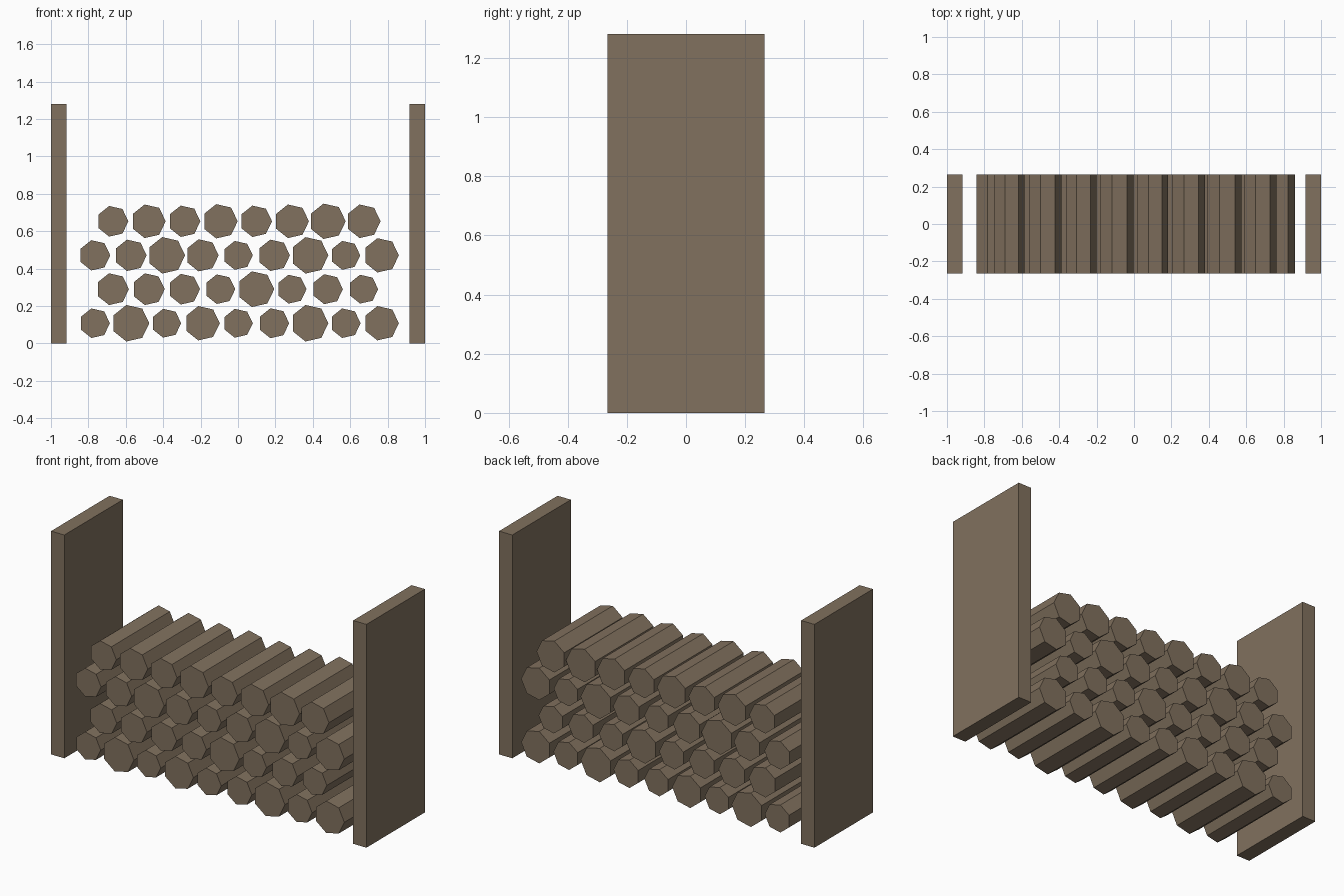
import bpy
import math

cube = bpy.data.objects.get("Cube")
if cube:
    bpy.data.objects.remove(cube, do_unlink=True)

DEPTH = 0.53
HEIGHT = 1.28
THICK = 0.084
SPACING = 0.1915

wood = bpy.data.materials.new("brown wood")
wood.use_nodes = True
colour = (0.22, 0.165, 0.112, 1)
wood.diffuse_color = colour
bsdf = next(n for n in wood.node_tree.nodes if n.type == "BSDF_PRINCIPLED")
bsdf.inputs["Base Color"].default_value = colour
bsdf.inputs["Roughness"].default_value = 0.9


def add_mesh(name, profile, location):
    """Extrude an xz outline along the depth, centred on y = 0."""
    n = len(profile)
    verts = [(x, y, z) for y in (-DEPTH / 2, DEPTH / 2) for x, z in profile]
    faces = [tuple(range(n)), tuple(reversed(range(n, 2 * n)))]
    faces += [(i, i + n, (i + 1) % n + n, (i + 1) % n) for i in range(n)]
    mesh = bpy.data.meshes.new(name)
    mesh.from_pydata(verts, [], faces)
    mesh.materials.append(wood)
    obj = bpy.data.objects.new(name, mesh)
    obj.location = location
    bpy.context.collection.objects.link(obj)
    return obj


# Upright end boards
w, h = THICK / 2, HEIGHT / 2
board = [(-w, -h), (w, -h), (w, h), (-w, h)]
for side, sign in (("left", 1), ("right", -1)):
    add_mesh(side + "_end_board", board, (sign * (1 - w), 0, h))

# Stacked seven-sided logs: height of each row and radius of each log
rows = [
    (0.108, [.081, .1, .079, .094, .079, .082, .1, .081, .094]),
    (0.29, [.087, .087, .084, .081, .098, .079, .082, .079]),
    (0.471, [.083, .086, .1, .088, .079, .086, .1, .079, .094]),
    (0.653, [.084, .092, .086, .094, .086, .092, .097, .092]),
]
for r, (z, radii) in enumerate(rows):
    for i, radius in enumerate(radii):
        outline = [(radius * math.cos(k * math.tau / 7),
                    radius * math.sin(k * math.tau / 7)) for k in range(7)]
        x = (i - (len(radii) - 1) / 2) * SPACING
        add_mesh(f"log_row_{r + 1}_{i + 1}", outline, (x, 0, z))
